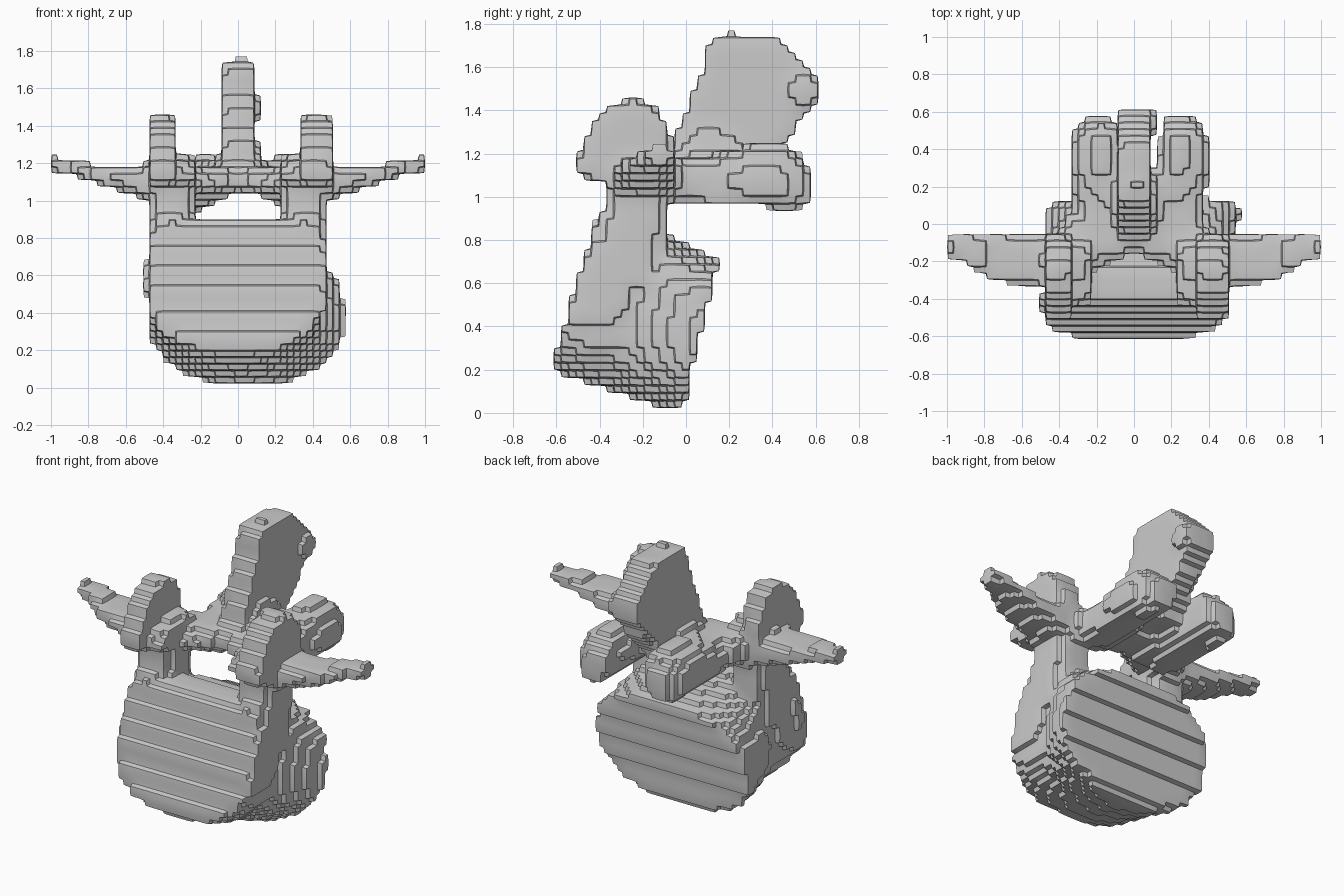
import bpy, bmesh, math
from mathutils import Vector

if "Cube" in bpy.data.objects:
    bpy.data.objects.remove(bpy.data.objects["Cube"])

N = 32
parts = []


def finish(name, bm):
    bmesh.ops.recalc_face_normals(bm, faces=bm.faces)
    me = bpy.data.meshes.new(name)
    bm.to_mesh(me)
    bm.free()
    ob = bpy.data.objects.new(name, me)
    bpy.context.collection.objects.link(ob)
    parts.append(ob)


def loft(name, rings):
    """Skin superellipse rings: (centre, half axis u, half axis v, power at -v, power at +v)."""
    bm = bmesh.new()
    loops = []
    for c, u, v, n_lo, n_hi in rings:
        c, u, v = Vector(c), Vector(u), Vector(v)
        loop = []
        for i in range(N):
            a = 2 * math.pi * i / N
            ca, sa = math.cos(a), math.sin(a)
            p = 2 / (n_hi if sa > 0 else n_lo)
            loop.append(bm.verts.new(c + u * math.copysign(abs(ca) ** p, ca)
                                     + v * math.copysign(abs(sa) ** p, sa)))
        loops.append(loop)
    for a, b in zip(loops, loops[1:]):
        for i in range(N):
            j = (i + 1) % N
            bm.faces.new((a[i], a[j], b[j], b[i]))
    bm.faces.new(loops[0])
    bm.faces.new(loops[-1])
    finish(name, bm)


def plate(name, profile, x0, x1):
    """Extrude a side profile of (y, z) points from x0 to x1."""
    bm = bmesh.new()
    f = bm.faces.new([bm.verts.new((x0, y, z)) for y, z in profile])
    ext = bmesh.ops.extrude_face_region(bm, geom=[f])
    for v in ext["geom"]:
        if isinstance(v, bmesh.types.BMVert):
            v.co.x = x1
    finish(name, bm)


# Body: tilted drum, (low y, low z, high y, high z, centre x, half width, low power, high power)
body = [(-.625, .20, -.42, .89, -.01, .48, 2.5, 5), (-.50, .15, -.32, .91, -.01, .485, 2.5, 5),
        (-.33, .10, -.14, .85, 0, .45, 2.4, 4), (-.15, .04, 0, .78, .03, .50, 2.3, 3),
        (-.02, -.005, .16, .72, .05, .535, 2.2, 2.6)]
loft("body", [((x, (a + c) / 2, (b + d) / 2), (w, 0, 0), (0, (c - a) / 2, (d - b) / 2), n, m)
              for a, b, c, d, x, w, n, m in body])

facet = [(-.52, 1.14), (-.48, 1.25), (-.41, 1.38), (-.35, 1.43), (-.22, 1.455), (-.12, 1.40),
         (-.07, 1.28), (-.07, 1.06), (-.3, 1.0), (-.38, 1.06), (-.48, 1.1)]
inner_facet = [(-.45, 1.12), (-.38, 1.22), (-.15, 1.25), (-.05, 1.18), (-.05, 1.06), (-.35, 1.06)]

for s, side in ((-1, "left"), (1, "right")):
    # Pedicle rising from the body
    loft("pedicle_" + side, [((s * .355, y, z), (.115, 0, 0), (0, h, 0), 3, 3)
         for y, z, h in ((-.29, .6, .18), (-.26, .85, .18), (-.22, .97, .15), (-.2, 1.15, .17))])
    # Upper joint: tall outer fin with a low inner shelf
    k = .02 if s > 0 else 0
    plate("upper_joint_" + side, facet, s * .34, s * (.48 + k))
    plate("upper_joint_shelf_" + side, inner_facet, s * .24, s * .38)
    # Transverse process
    loft("transverse_process_" + side, [((s * x, y, z), (0, hy, 0), (0, 0, hz), 2.4, 2.4)
         for x, y, z, hy, hz in ((.38, -.19, 1.09, .15, .11), (.52, -.19, 1.10, .145, .085),
                                 (.75, -.185, 1.14, .13, .05), (.88, -.14, 1.18, .085, .045),
                                 (1.01, -.12, 1.20, .055, .04))])
    # Lamina closing the arch
    loft("lamina_" + side, [((s * x, y, z), (0, hy, 0), (0, 0, hz), 3, 3)
         for x, y, z, hy, hz in ((.38, -.17, 1.09, .2, .09), (.2, -.06, 1.1, .18, .07),
                                 (-.03, .04, 1.12, .18, .065))])
    # Lower joint reaching backwards
    loft("lower_joint_" + side, [((s * x + .03, y, z), (hx, 0, s * -.02), (0, 0, hz), 2.6, 2.6)
         for x, y, z, hx, hz in ((.2, -.08, 1.08, .15, .09), (.21, .1, 1.08, .14, .11),
                                 (.235, .3, 1.1, .13, .14), (.235, .48, 1.09, .125, .145),
                                 (.22, .565, 1.06, .09, .1))])

# Spinous process: upright blade with flared root and a knob at the rear edge
blade = [(-.1, 1.12), (-.06, 1.25), (0, 1.4), (.08, 1.6), (.11, 1.72), (.2, 1.76), (.4, 1.74),
         (.54, 1.64), (.62, 1.53), (.6, 1.42), (.42, 1.22), (.3, 1.1)]
plate("spinous_process", blade, -.075, .09)
loft("spinous_root", [((.01, .12, z), (w, 0, 0), (0, h, 0), 2.5, 2.5)
     for z, w, h in ((1.06, .2, .2), (1.2, .13, .2), (1.36, .08, .15))])
loft("spinous_knob", [((x, .54, 1.5), (0, r, 0), (0, 0, r), 2, 2)
     for x, r in ((0, .07), (.1, .065), (.14, .045))])

# Fuse every part into one bone with a stepped, scan-like surface
for ob in bpy.data.objects:
    ob.select_set(True)
bpy.context.view_layer.objects.active = parts[0]
bpy.ops.object.join()
bone = bpy.context.object
bone.name = "vertebra"
fuse = bone.modifiers.new("fuse", "REMESH")
fuse.mode = "VOXEL"
fuse.voxel_size = .018
soften = bone.modifiers.new("soften", "SMOOTH")
soften.iterations = 3
steps = bone.modifiers.new("steps", "REMESH")
steps.mode = "BLOCKS"
steps.octree_depth = 6
steps.scale = .9
steps.use_remove_disconnected = False
blend = bone.modifiers.new("blend", "SMOOTH")
blend.factor = .5
blend.iterations = 2
for m in [m.name for m in bone.modifiers]:
    bpy.ops.object.modifier_apply(modifier=m)
bpy.ops.object.shade_smooth_by_angle(angle=math.radians(50))
